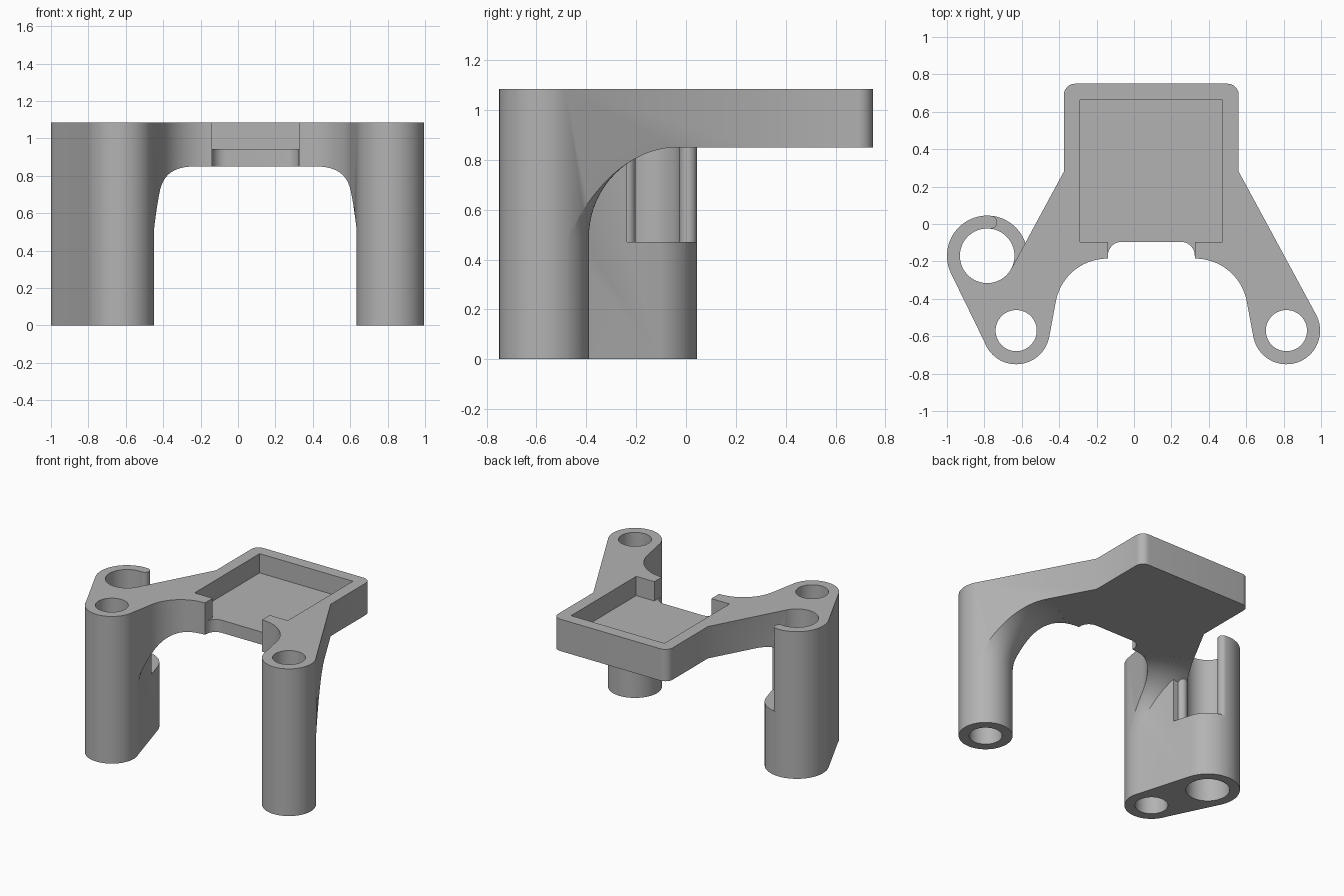
import bpy, bmesh, math
from mathutils import Vector
from mathutils.geometry import convex_hull_2d

if "Cube" in bpy.data.objects:
    bpy.data.objects.remove(bpy.data.objects["Cube"])

MID = 0.0925                      # mirror line of the tray and legs
LEG_X, LEG_Y, LEG_R = 0.7225, -0.57, 0.18
RING = (-0.785, -0.17)
TOP, UNDER, FLOOR, LEDGE = 1.085, 0.85, 0.943, 0.47

grey = bpy.data.materials.new("light grey")
grey.diffuse_color = (0.45, 0.45, 0.45, 1)
grey.use_nodes = True
grey.node_tree.nodes["Principled BSDF"].inputs["Base Color"].default_value = grey.diffuse_color


def arc(cx, cy, r, a0, a1, n=16):
    return [(cx + r * math.cos(math.radians(a0 + (a1 - a0) * i / n)),
             cy + r * math.sin(math.radians(a0 + (a1 - a0) * i / n))) for i in range(n + 1)]


def finish(name, bm):
    bmesh.ops.recalc_face_normals(bm, faces=bm.faces)
    me = bpy.data.meshes.new(name)
    bm.to_mesh(me)
    bm.free()
    me.materials.append(grey)
    ob = bpy.data.objects.new(name, me)
    bpy.context.collection.objects.link(ob)
    return ob


def prism(name, pts, z0, z1):
    bm = bmesh.new()
    face = bm.faces.new([bm.verts.new((x, y, z0)) for x, y in pts])
    ext = bmesh.ops.extrude_face_region(bm, geom=[face])
    bmesh.ops.translate(bm, vec=(0, 0, z1 - z0),
                        verts=[v for v in ext["geom"] if isinstance(v, bmesh.types.BMVert)])
    return finish(name, bm)


def box(name, x0, x1, y0, y1, z0, z1):
    return prism(name, [(x0, y0), (x1, y0), (x1, y1), (x0, y1)], z0, z1)


def cylinder(name, cx, cy, r, z0, z1, n=64):
    return prism(name, arc(cx, cy, r, 0, 360, n)[:-1], z0, z1)


def lathe(name, profile, cx, cy, n=96):
    bm = bmesh.new()
    rings = [[bm.verts.new((cx + r * math.cos(math.tau * i / n), cy + r * math.sin(math.tau * i / n), z))
              for i in range(n)] for r, z in profile]
    for a, b in zip(rings, rings[1:]):
        for i in range(n):
            j = (i + 1) % n
            bm.faces.new((a[i], a[j], b[j], b[i]))
    bm.faces.new(rings[0])
    bm.faces.new(rings[-1])
    return finish(name, bm)


def combine(target, tool, operation):
    mod = target.modifiers.new("cut", "BOOLEAN")
    mod.operation, mod.solver, mod.object = operation, "EXACT", tool
    bpy.context.view_layer.objects.active = target
    bpy.ops.object.modifier_apply(modifier=mod.name)
    bpy.data.objects.remove(tool)


# Plan of the tray, arms and legs: right half, then mirrored
half = (arc(0.4075, 0.69, 0.06, 90, 0, 10) + [(0.4675, 0.28)]
        + arc(LEG_X, LEG_Y, LEG_R, 28.4, -170, 40)
        + arc(0.235, -0.465, 0.28, 10, 90, 24))
outline = [(MID + x, y) for x, y in half] + [(MID - x, y) for x, y in reversed(half)]
bracket = prism("bracket", outline, 0, TOP)

# Space under the tray, leaving legs that flare into the arms
space = box("under_space", -1.3, 1.3, -1.2, 1.2, -0.1, UNDER)
R = 0.36
flare = [(LEG_R + 0.0005, -0.2)]
flare += [(LEG_R + 0.0005 + R - r, z) for r, z in arc(0, UNDER - R, R, 0, 88, 20)]
flare.append((flare[-1][0], 1.0))
for side in (-1, 1):
    combine(space, lathe("leg_flare", flare, MID + side * LEG_X, LEG_Y), "DIFFERENCE")
combine(bracket, space, "DIFFERENCE")

# Side tube block, tangent to the left leg
pts = [Vector(p) for p in arc(*RING, 0.215, 0, 360, 80)[:-1]
       + arc(MID - LEG_X, LEG_Y, LEG_R - 0.001, 0, 360, 80)[:-1]]
tube = prism("side_tube", [pts[i] for i in convex_hull_2d(pts)], 0, TOP)
# Opening in the upper tube wall
a = math.radians(84)
cx, cy = RING
opening = prism("tube_opening", [(cx, cy), (cx, -0.237), (-0.3, -0.237), (-0.3, 0.3),
                                 (cx + 0.5 * math.cos(a), cy + 0.5 * math.sin(a))], LEDGE, 1.3)
combine(tube, opening, "DIFFERENCE")
# Rounded lips beside the opening
combine(tube, cylinder("back_lip", cx + 0.18 * math.cos(a), cy + 0.18 * math.sin(a), 0.0345,
                       0.3, TOP, 32), "UNION")
combine(tube, cylinder("front_lip", -0.618, -0.237, 0.0345, 0.3, 0.95, 32), "UNION")
combine(bracket, tube, "UNION")

# Through holes
for x, y, r in ((MID - LEG_X, LEG_Y, 0.11), (MID + LEG_X, LEG_Y, 0.11), (cx, cy, 0.146)):
    combine(bracket, cylinder("hole", x, y, r, -0.2, 1.3), "DIFFERENCE")

# Tray pocket and front notch
combine(bracket, box("pocket", -0.288, 0.473, -0.095, 0.663, FLOOR, 1.3), "DIFFERENCE")
combine(bracket, box("notch", -0.14, 0.325, -0.3, -0.0949, FLOOR, 1.3), "DIFFERENCE")
low = [(-0.14, -0.3), (0.325, -0.3)] + arc(0.25, -0.17, 0.075, 0, 90, 10) + arc(-0.065, -0.17, 0.075, 90, 180, 10)
combine(bracket, prism("low_notch", low, 0.7, FLOOR + 0.001), "DIFFERENCE")

# Smooth curved walls, crisp edges
bpy.ops.object.select_all(action="DESELECT")
bracket.select_set(True)
bpy.context.view_layer.objects.active = bracket
bpy.ops.object.shade_smooth_by_angle(angle=math.radians(30))
